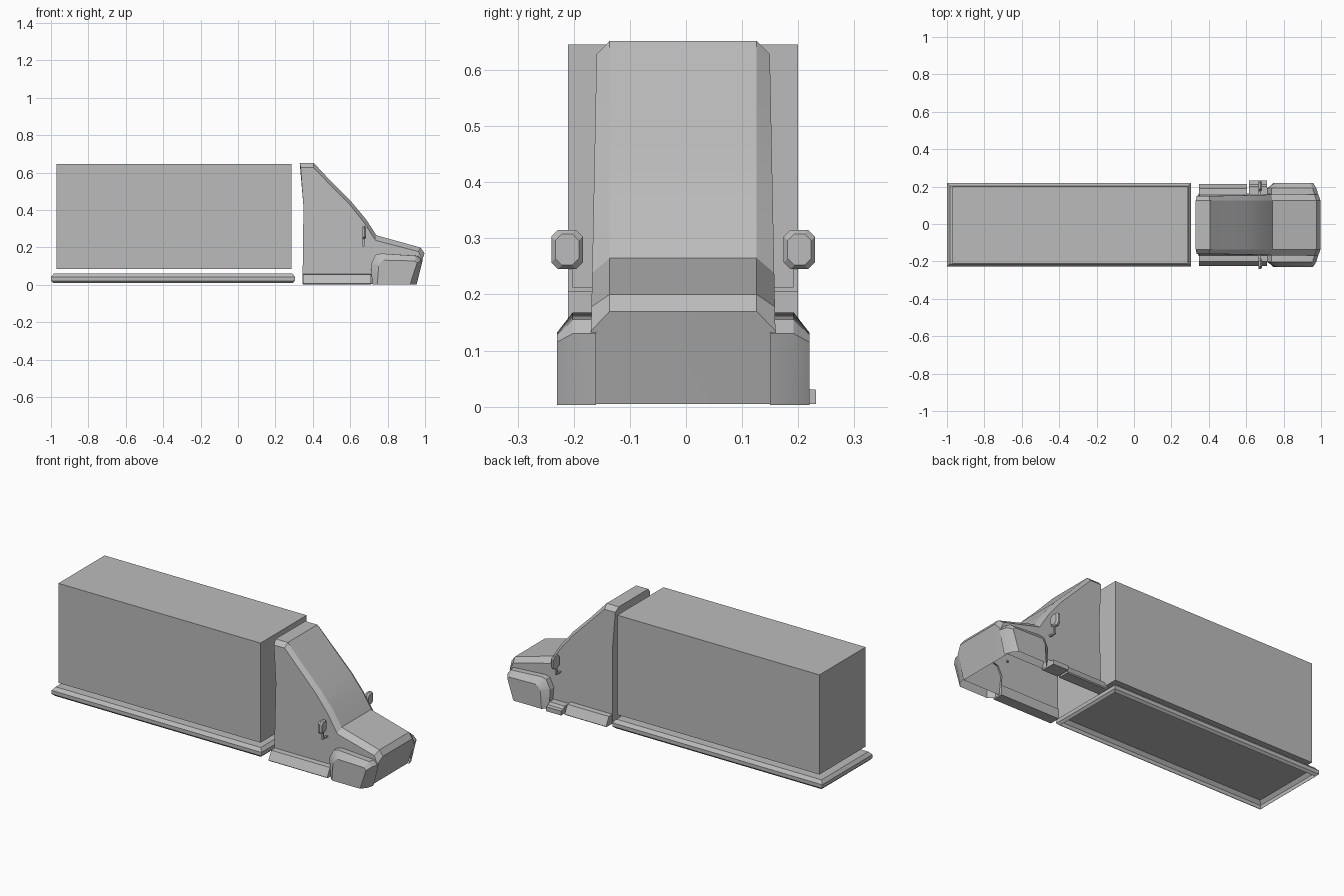
import bpy, bmesh, math

cube = bpy.data.objects.get("Cube")
if cube:
    bpy.data.objects.remove(cube)

CY = -0.005  # centre line of the truck
grey = bpy.data.materials.new("plain grey")
grey.use_nodes = True
COLOUR = (0.5, 0.5, 0.5, 1)
grey.diffuse_color = COLOUR
grey.node_tree.nodes["Principled BSDF"].inputs["Base Color"].default_value = COLOUR


def finish(name, bm, angle=25):
    bmesh.ops.recalc_face_normals(bm, faces=bm.faces)
    mesh = bpy.data.meshes.new(name)
    bm.to_mesh(mesh)
    bm.free()
    mesh.materials.append(grey)
    ob = bpy.data.objects.new(name, mesh)
    bpy.context.collection.objects.link(ob)
    bpy.ops.object.select_all(action='DESELECT')
    ob.select_set(True)
    bpy.context.view_layer.objects.active = ob
    bpy.ops.object.shade_smooth_by_angle(angle=math.radians(angle))
    return ob


def loft(name, rings, closed=True, cap_start=False, cap_end=False):
    """Skin a row of equal-length point rings."""
    bm = bmesh.new()
    rows = [[bm.verts.new(p) for p in ring] for ring in rings]
    n = len(rows[0])
    for a, b in zip(rows, rows[1:]):
        for i in range(n if closed else n - 1):
            j = (i + 1) % n
            bm.faces.new((a[i], a[j], b[j], b[i]))
    if cap_start:
        bm.faces.new(rows[0])
    if cap_end:
        bm.faces.new(rows[-1])
    return finish(name, bm)


def box(name, x0, x1, y0, y1, z0, z1):
    rings = [[(x0, y0, z), (x1, y0, z), (x1, y1, z), (x0, y1, z)] for z in (z0, z1)]
    return loft(name, rings, True, True, True)


# Cargo body
box("cargo_box", -0.97, 0.287, CY - 0.205, CY + 0.205, 0.085, 0.645)

# Hollow load bed with a bevelled rim, open underneath
bed = []
for inset, z in ((0.012, 0.01), (0, 0.022), (0, 0.042), (0.015, 0.06)):
    x0, x1, w = -1 + inset, 0.306 - inset, 0.223 - inset
    bed.append([(x0, CY - w, z), (x1, CY - w, z), (x1, CY + w, z), (x0, CY + w, z)])
loft("load_bed", bed, cap_end=True)

# Cab shell: centre profile and a smaller side profile, open underneath
centre = [(0.345, 0.005), (0.35, 0.42), (0.33, 0.652), (0.405, 0.652), (0.505, 0.545),
          (0.61, 0.44), (0.685, 0.35), (0.74, 0.265), (0.975, 0.2), (0.997, 0.17), (0.945, 0.005)]
side = [(0.345, 0.005), (0.35, 0.42), (0.335, 0.628), (0.402, 0.628), (0.498, 0.53),
        (0.6, 0.426), (0.673, 0.335), (0.735, 0.238), (0.965, 0.178), (0.985, 0.135), (0.945, 0.005)]


def cab_ring(profile, sign, outer):
    return [(x, CY + sign * (0.167 - 0.02 * z if outer else 0.131), z) for x, z in profile]


loft("cab", [cab_ring(side, -1, True), cab_ring(centre, -1, False),
             cab_ring(centre, 1, False), cab_ring(side, 1, True)],
     closed=False, cap_start=True, cap_end=True)

# Paired parts
arch = [(0.718, 0.003), (0.71, 0.11), (0.735, 0.16), (0.765, 0.168),
        (0.955, 0.155), (0.975, 0.13), (0.943, 0.003)]
face = [(0.745, 0.003), (0.752, 0.1), (0.765, 0.123), (0.785, 0.132),
        (0.945, 0.128), (0.957, 0.115), (0.92, 0.003)]
for label, s in (("left", 1), ("right", -1)):
    # Front fender, hollow below
    root = [(x + (0.012 if x > 0.9 else 0), z) for x, z in arch]
    rings = [[(x, CY + s * y, z) for x, z in prof]
             for prof, y in ((root, 0.155), (arch, 0.197), (face, 0.225))]
    loft(label + "_fender", rings, closed=False, cap_end=True)

    # Sloping side step
    step = [(0.155, 0.003), (0.155, 0.058), (0.195, 0.055), (0.22, 0.008), (0.215, 0.003)]
    end = 0.605 if s > 0 else 0.712
    loft(label + "_step", [[(x, CY + s * y, z) for y, z in step] for x in (0.347, end)],
         cap_start=True, cap_end=True)

    # Eight-sided mirror with a bevelled back, on a bent arm
    def octagon(x, w, h, c=0.012):
        pts = [(w, h - c), (w - c, h), (c - w, h), (-w, h - c),
               (-w, c - h), (c - w, -h), (w - c, -h), (w, c - h)]
        return [(x, CY + s * 0.207 + y, 0.28 + z) for y, z in pts]
    loft(label + "_mirror", [octagon(0.665, 0.028, 0.035), octagon(0.676, 0.028, 0.035),
                             octagon(0.685, 0.021, 0.028)], cap_start=True, cap_end=True)
    lo, hi = sorted((CY + s * 0.155, CY + s * 0.205))
    box(label + "_mirror_arm", 0.666, 0.676, lo, hi, 0.205, 0.213)
    lo, hi = sorted((CY + s * 0.197, CY + s * 0.205))
    box(label + "_mirror_post", 0.666, 0.676, lo, hi, 0.205, 0.25)

# Small outlet box ahead of the left step
outlet = [(0.155, 0.005), (0.155, 0.045), (0.205, 0.045), (0.215, 0.032), (0.237, 0.03), (0.237, 0.005)]
loft("side_outlet", [[(x, CY + y, z) for y, z in outlet] for x in (0.615, 0.71)],
     cap_start=True, cap_end=True)
